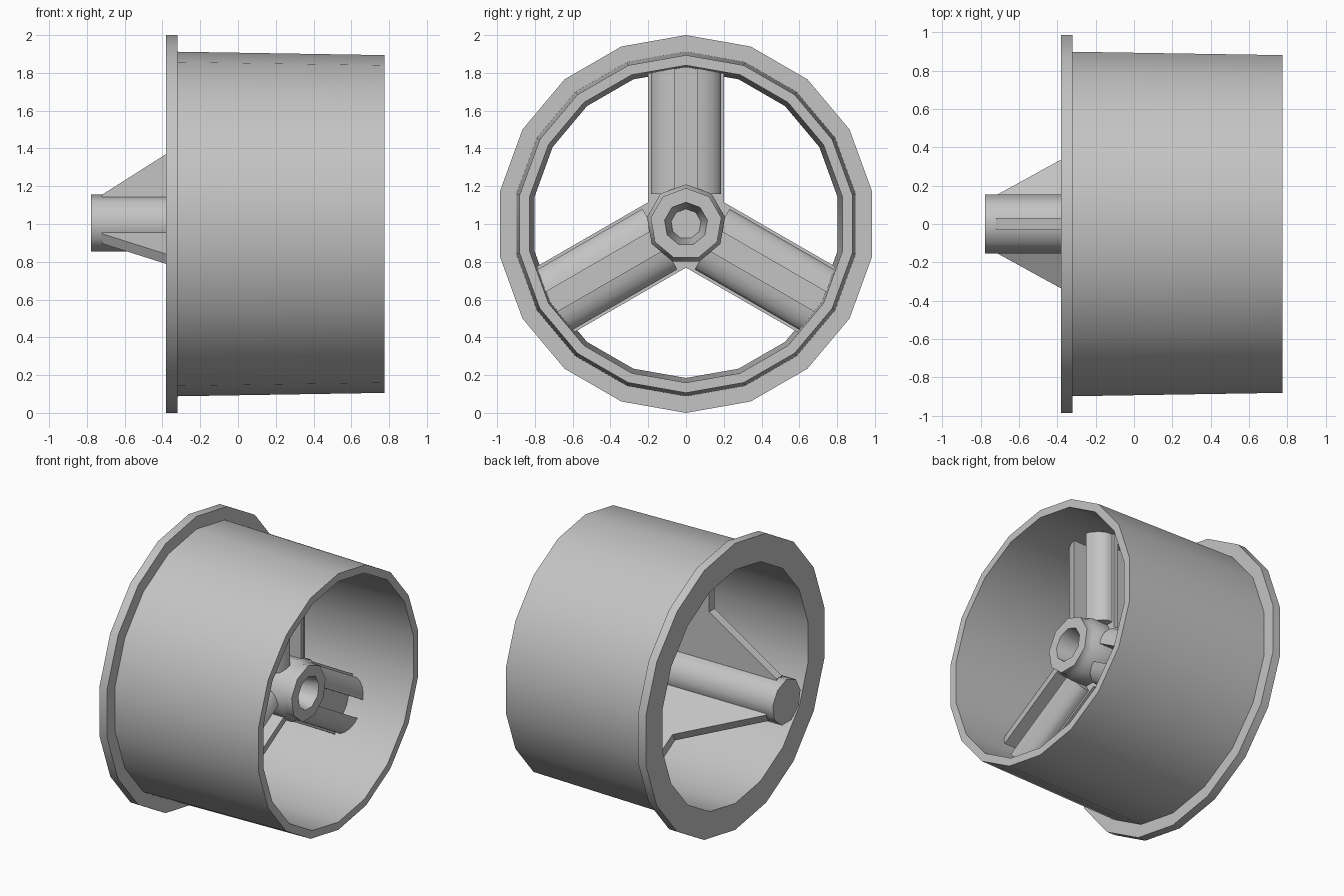
import bpy, bmesh
from math import sin, cos, pi, radians
from mathutils import Matrix, Vector

cube = bpy.data.objects.get("Cube")
if cube:
    bpy.data.objects.remove(cube, do_unlink=True)

AXLE_HEIGHT = 1.0

steel = bpy.data.materials.new("plain_grey")
steel.use_nodes = True
grey = (0.55, 0.55, 0.55, 1)
steel.diffuse_color = grey
steel.node_tree.nodes["Principled BSDF"].inputs["Base Color"].default_value = grey


def finish(name, bm, smooth=45):
    """Turn a bmesh into a named, shaded object at axle height."""
    bmesh.ops.remove_doubles(bm, verts=bm.verts, dist=1e-5)
    bmesh.ops.recalc_face_normals(bm, faces=bm.faces)
    mesh = bpy.data.meshes.new(name)
    bm.to_mesh(mesh)
    bm.free()
    mesh.materials.append(steel)
    obj = bpy.data.objects.new(name, mesh)
    bpy.context.collection.objects.link(obj)
    obj.location.z = AXLE_HEIGHT
    bpy.ops.object.select_all(action='DESELECT')
    obj.select_set(True)
    bpy.context.view_layer.objects.active = obj
    bpy.ops.object.shade_smooth_by_angle(angle=radians(smooth))
    return obj


def lathe(name, profile, sides, closed=False):
    """Revolve (x, radius) points about the x axis, one corner at the top."""
    bm = bmesh.new()
    rings = []
    for i in range(sides):
        a = 2 * pi * i / sides
        rings.append([bm.verts.new((x, r * sin(a), r * cos(a))) for x, r in profile])
    count = len(profile)
    for i in range(sides):
        a, b = rings[i], rings[(i + 1) % sides]
        for j in range(count if closed else count - 1):
            k = (j + 1) % count
            bm.faces.new((a[j], a[k], b[k], b[j]))
    return finish(name, bm)


def prism(name, outline, offset, turn):
    """Extrude a planar outline by offset, then turn it about the axle."""
    bm = bmesh.new()
    face = bm.faces.new([bm.verts.new(p) for p in outline])
    new = bmesh.ops.extrude_face_region(bm, geom=[face])["geom"]
    bmesh.ops.translate(bm, vec=Vector(offset),
                        verts=[v for v in new if isinstance(v, bmesh.types.BMVert)])
    bmesh.ops.rotate(bm, cent=(0, 0, 0), verts=bm.verts,
                     matrix=Matrix.Rotation(turn, 3, 'X'))
    return finish(name, bm)


# Tapered rim with flange
lathe("rim", [(-0.38, 0.815), (-0.38, 1.0), (-0.32, 1.0), (-0.32, 0.912),
              (0.775, 0.894), (0.775, 0.84)], 18, closed=True)

# Axle stub and hub with blind bore
lathe("axle", [(-0.777, 0), (-0.777, 0.155), (0.32, 0.155), (0.32, 0)], 9)
lathe("hub", [(0.31, 0), (0.31, 0.21), (0.47, 0.21), (0.495, 0.19), (0.545, 0.19),
              (0.545, 0.115), (0.36, 0.08), (0.36, 0)], 9)

# Three spokes, each a plate with two rounded ribs and a rear fin
END = 0.85
rib = [(0.33, 0.06), (0.445, 0.06), (0.438, 0.10), (0.42, 0.14),
       (0.395, 0.17), (0.37, 0.185), (0.33, 0.185)]
fin = [(-0.72, 0.10), (-0.72, 0.155), (-0.2, 0.485), (-0.2, END), (0.31, END), (0.31, 0.10)]
for n, label in enumerate(("top", "lower_right", "lower_left")):
    turn = n * 2 * pi / 3
    plate = [(x, y, 0.0) for x, y in ((0.3, -0.2), (0.3, 0.2), (0.335, 0.2), (0.335, -0.2))]
    prism(f"spoke_plate_{label}", plate, (0, 0, END), turn)
    for side, s in (("a", 1), ("b", -1)):
        prism(f"spoke_rib_{label}_{side}", [(x, s * y, 0.16) for x, y in rib],
              (0, 0, END - 0.16), turn)
    prism(f"spoke_fin_{label}", [(x, -0.03, z) for x, z in fin], (0, 0.06, 0), turn)
